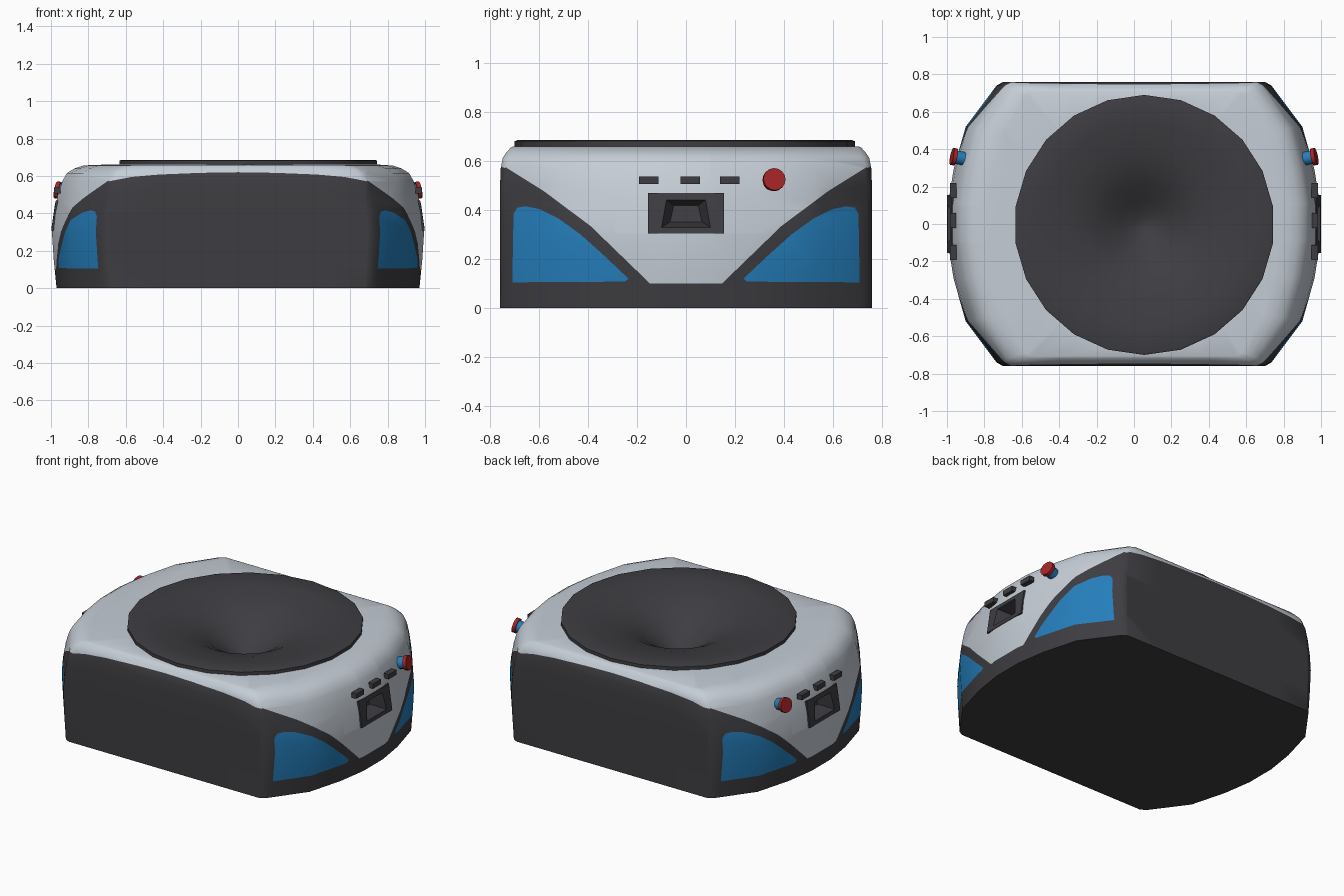
import bpy, bmesh, math
from mathutils import Vector

if "Cube" in bpy.data.objects:
    bpy.data.objects.remove(bpy.data.objects["Cube"])


def material(name, rgb):
    m = bpy.data.materials.new(name)
    m.diffuse_color = (*rgb, 1)
    m.use_nodes = True
    m.node_tree.nodes["Principled BSDF"].inputs["Base Color"].default_value = m.diffuse_color
    return m


DARK = material("charcoal", (0.048, 0.046, 0.053))
LIGHT = material("pale_grey", (0.56, 0.61, 0.67))
BLUE = material("blue", (0.018, 0.21, 0.50))
RED = material("red", (0.38, 0.018, 0.02))


def finish(bm, name, mats, angle=35):
    bmesh.ops.recalc_face_normals(bm, faces=bm.faces)
    me = bpy.data.meshes.new(name)
    bm.to_mesh(me)
    bm.free()
    for m in mats:
        me.materials.append(m)
    me.shade_smooth()
    me.set_sharp_from_angle(angle=math.radians(angle))
    ob = bpy.data.objects.new(name, me)
    bpy.context.collection.objects.link(ob)
    return ob


def loft(bm, rings, start=False, end=False):
    rows = [[bm.verts.new(p) for p in r] for r in rings]
    n = len(rows[0])
    for a, b in zip(rows, rows[1:]):
        for i in range(n):
            bm.faces.new((a[i], a[(i + 1) % n], b[(i + 1) % n], b[i]))
    if start:
        bm.faces.new(rows[0][::-1])
    if end:
        bm.faces.new(rows[-1])


def inside(poly, u, v):
    hit = False
    for (a, b), (c, d) in zip(poly, poly[1:] + poly[:1]):
        if (b > v) != (d > v) and u < a + (v - b) * (c - a) / (d - b):
            hit = not hit
    return hit


# Body: footprint quarter, and (z, x scale, y scale) levels
QUARTER = [(.995, .1), (.965, .29), (.90, .52), (.735, .74), (.70, .76), (.47, .76), (.235, .76)]
LEVELS = [(0, .975, 1), (.15, .99, 1), (.3, 1, 1), (.4, .99, 1), (.5, .968, 1), (.57, .945, .997),
          (.615, .92, .985), (.64, .88, .962), (.655, .835, .943), (.66, .78, .93)]
DISC = Vector((.055, -.005, 0))
SPLIT = .69   # |x| beyond which the paint follows the end outline

# Painted outlines: (|x|, z) on front and back, (|y|, z) on the ends
FRONT_SHELL = [(-.1, .622), (.2, .617), (.42, .608), (.57, .595), (.75, .56), (.75, .9), (-.1, .9)]
END_SHELL = [(-.1, .1), (.147, .1), (.39, .335), (.58, .477), (.74, .577), (.9, .66), (.9, .9), (-.1, .9)]
WINDOW = [(.71, .105), (.25, .108), (.235, .12), (.33, .21), (.43, .3), (.52, .365), (.6, .405),
          (.655, .416), (.69, .41), (.705, .385)]
SOCKET = [(-.1, .31), (.145, .31), (.145, .462), (-.1, .462)]

loop = []
for sx, sy in ((1, 1), (-1, 1), (-1, -1), (1, -1)):
    part = [(x * sx, y * sy) for x, y in QUARTER]
    loop += part if sx == sy else part[::-1]
rings = [[Vector((x * a, y * b, z)) for x, y in loop] for z, a, b in LEVELS]
rings.append([])
for p in rings[-2]:
    t = math.atan2(p.y - DISC.y, p.x - DISC.x)
    rings[-1].append(DISC + Vector((.68 * math.cos(t), .68 * math.sin(t), .661)))
bm = bmesh.new()
loft(bm, rings, start=True)


def cut(faces, co, no):
    geom = set(faces)
    for f in faces:
        geom.update(f.edges)
        geom.update(f.verts)
    if geom:
        bmesh.ops.bisect_plane(bm, geom=list(geom), plane_co=co, plane_no=no, dist=1e-5)


def is_end(f):
    return abs(f.calc_center_median().x) > SPLIT


def engrave(poly, axis, end):
    """Cut the outline into the body, mirrored, along the given axis."""
    for (a, b), (c, d) in zip(poly, poly[1:] + poly[:1]):
        for s in (1, -1):
            lo, hi = sorted((a * s, c * s))
            faces = []
            for f in bm.faces:
                us = [v.co[axis] for v in f.verts]
                zs = [v.co.z for v in f.verts]
                if (max(zs) > 1e-4 and is_end(f) == end and max(us) >= lo and min(us) <= hi
                        and max(zs) >= min(b, d) and min(zs) <= max(b, d)):
                    faces.append(f)
            co, no = Vector((0, 0, b)), Vector((0, 0, c - a))
            co[axis], no[axis] = a * s, -(d - b) * s
            cut(faces, co, no.normalized())


for s in (1, -1):
    cut([f for f in bm.faces if max(v.co.z for v in f.verts) > 1e-4], (SPLIT * s, 0, 0), (1, 0, 0))
engrave(FRONT_SHELL, 0, False)
for outline in (END_SHELL, WINDOW, SOCKET):
    engrave(outline, 1, True)

holes = []
for f in bm.faces:
    c = f.calc_center_median()
    if is_end(f):
        y = abs(c.y)
        f.material_index = 2 if inside(WINDOW, y, c.z) else int(inside(END_SHELL, y, c.z))
        if inside(SOCKET, y, c.z):
            holes.append(f)
    else:
        f.material_index = int(inside(FRONT_SHELL, abs(c.x), c.z))
bmesh.ops.delete(bm, geom=holes, context='FACES')
finish(bm, "body", [DARK, LIGHT, BLUE])

# Dished round top
bm = bmesh.new()
profile = [(.66, .65), (.695, .655), (.695, .682), (.685, .686), (.55, .675), (.42, .655), (.31, .622),
           (.22, .575), (.13, .51), (.05, .46), (.005, .45)]
loft(bm, [[DISC + Vector((r * math.sin(i * math.tau / 22), r * math.cos(i * math.tau / 22), z))
           for i in range(22)] for r, z in profile], end=True)
finish(bm, "dished_top", [DARK])


def end_x(z):
    for (z0, a, _), (z1, b, _) in zip(LEVELS, LEVELS[1:]):
        if z <= z1:
            return .995 * (a + (b - a) * (z - z0) / (z1 - z0))


def rect(side, wide, narrow, z0, z1, off):
    return [Vector((side * (end_x(z) + off), y, z))
            for y, z in ((-wide, z0), (wide, z0), (narrow, z1), (-narrow, z1))]


for side, label in ((1, "right"), (-1, "left")):
    # Recessed socket with frame
    bm = bmesh.new()
    loft(bm, [rect(side, .155, .155, .305, .47, -.03), rect(side, .155, .155, .305, .47, .004),
              rect(side, .1, .08, .33, .442, .004), rect(side, .065, .05, .352, .42, -.09)], end=True)
    finish(bm, label + "_socket", [DARK], 20)

    # Three push buttons
    for i, y in enumerate((-.153, .018, .178)):
        bm = bmesh.new()
        bmesh.ops.create_cube(bm, size=1)
        bmesh.ops.scale(bm, vec=(.035, .08, .032), verts=bm.verts)
        ob = finish(bm, f"{label}_button_{i + 1}", [DARK])
        ob.location = (side * .967, y, .522)

    # Knob: blue shaft with red cap
    axis = Vector((side, .2, .2)).normalized()
    for name, mat, r, d, h in (("knob_shaft", BLUE, .036, -.005, .06), ("knob_cap", RED, .046, .035, .022)):
        bm = bmesh.new()
        bmesh.ops.create_cone(bm, cap_ends=True, segments=16, radius1=r, radius2=r, depth=h)
        ob = finish(bm, f"{label}_{name}", [mat])
        ob.rotation_euler = axis.to_track_quat('Z', 'Y').to_euler()
        ob.location = Vector((side * .93, .353, .518)) + axis * d
